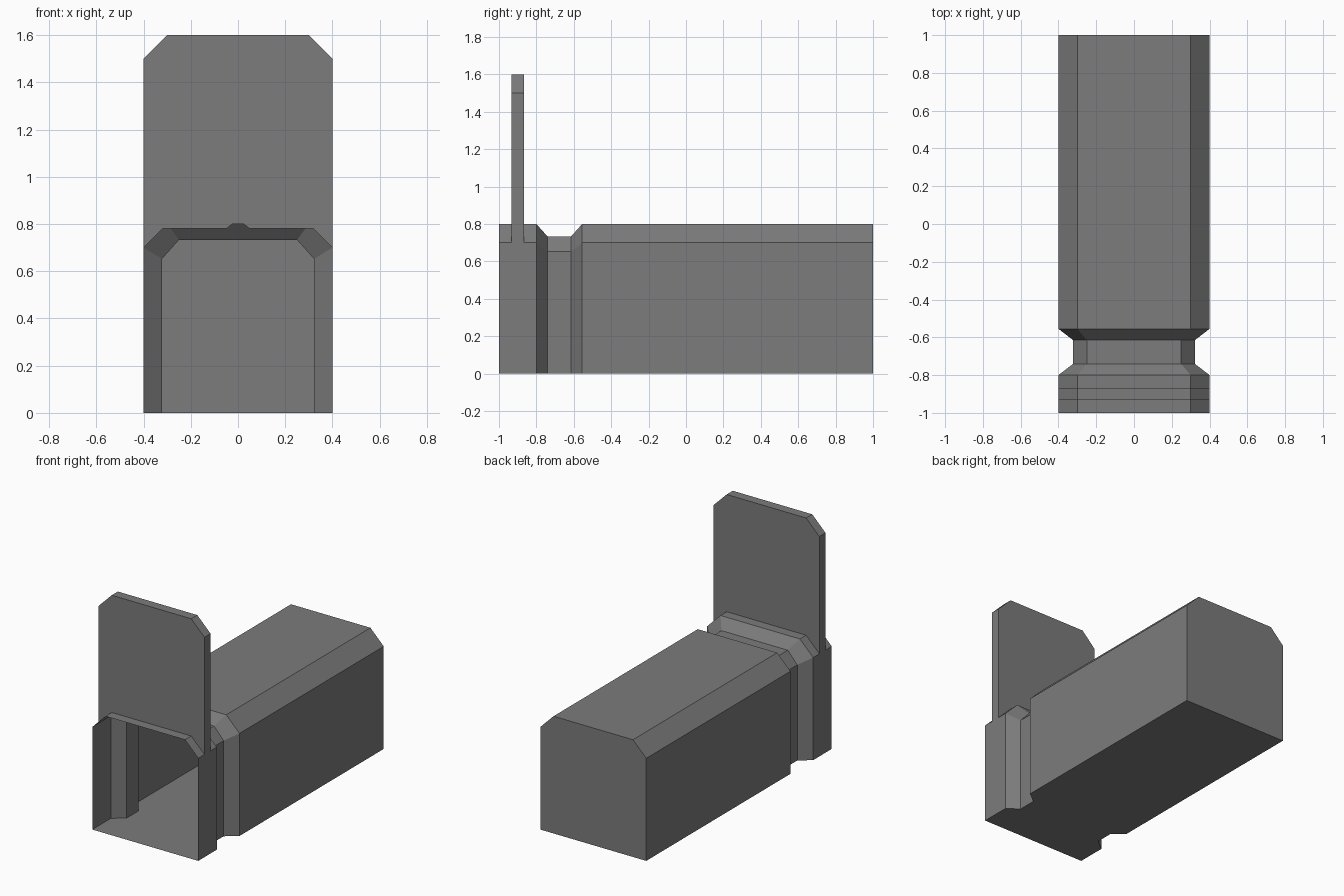
import bpy

if "Cube" in bpy.data.objects:
    bpy.data.objects.remove(bpy.data.objects["Cube"])


def material(name, color):
    m = bpy.data.materials.new(name)
    m.diffuse_color = (*color, 1.0)
    m.use_nodes = True
    m.node_tree.nodes["Principled BSDF"].inputs["Base Color"].default_value = m.diffuse_color
    return m


grey = material("plain grey", (0.2, 0.2, 0.2))


def loft(name, rings, cap_front=True, cap_back=True):
    """Skin matching (x, z) outlines placed at successive y positions."""
    n = len(rings[0][1])
    verts = [(x, y, z) for y, ring in rings for x, z in ring]
    faces = []
    for r in range(len(rings) - 1):
        a, b = r * n, (r + 1) * n
        for i in range(n):
            j = (i + 1) % n
            faces.append((a + i, b + i, b + j, a + j))
    if cap_front:
        faces.append(tuple(range(n)))
    if cap_back:
        last = (len(rings) - 1) * n
        faces.append(tuple(reversed(range(last, last + n))))
    mesh = bpy.data.meshes.new(name)
    mesh.from_pydata(verts, [], faces)
    mesh.materials.append(grey)
    obj = bpy.data.objects.new(name, mesh)
    bpy.context.collection.objects.link(obj)
    return obj


def mirrored(half):
    """Close a right-hand half outline, listed bottom to top."""
    return half + [(-x, z) for x, z in reversed(half)]


# Tunnel: thin open-fronted shell with a pinched neck and closed back
wide = mirrored([(0.4, 0.0), (0.4, 0.7), (0.3, 0.8)])
neck = mirrored([(0.322, 0.0), (0.322, 0.652), (0.25, 0.733)])
loft("tunnel_shell",
     [(-1.0, wide), (-0.8, wide), (-0.74, neck),
      (-0.615, neck), (-0.555, wide), (1.0, wide)],
     cap_front=False)

# Raised sliding door, its lower edge following the roof with a small notch
door = mirrored([(0.025, 0.799), (0.05, 0.78), (0.32, 0.78),
                 (0.4, 0.7), (0.4, 1.5), (0.3, 1.6)])
loft("sliding_door", [(-0.933, door), (-0.867, door)])
